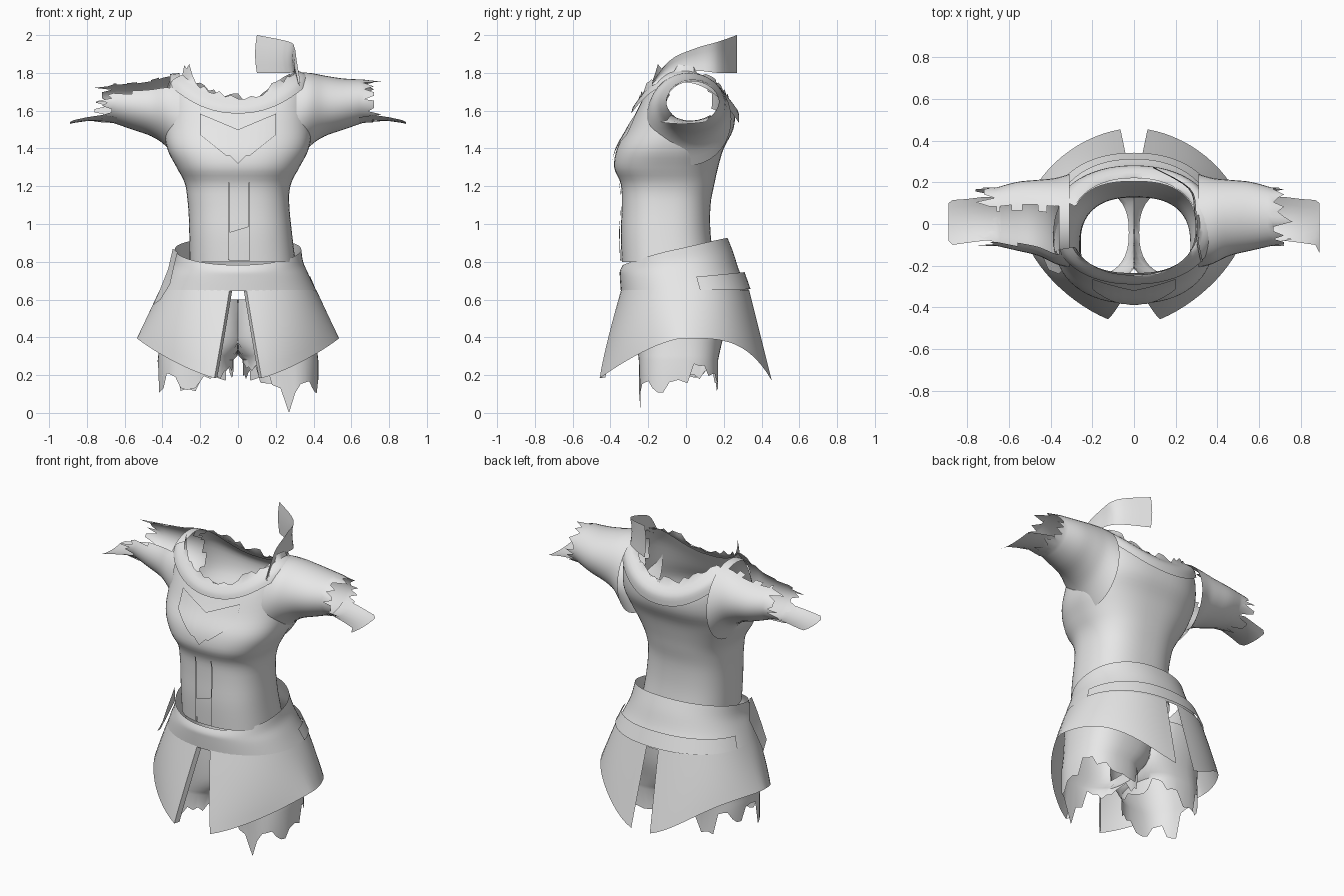
import bpy, bmesh, math, random
from mathutils import Vector
from mathutils.bvhtree import BVHTree

if "Cube" in bpy.data.objects:
    bpy.data.objects.remove(bpy.data.objects["Cube"])

random.seed(4)
cloth = bpy.data.materials.new("grey_cloth")
cloth.diffuse_color = (0.8, 0.8, 0.8, 1)
cloth.use_nodes = True
cloth.node_tree.nodes["Principled BSDF"].inputs["Base Color"].default_value = cloth.diffuse_color


def make(name, bm, angle=40):
    bmesh.ops.recalc_face_normals(bm, faces=bm.faces[:])
    me = bpy.data.meshes.new(name)
    bm.to_mesh(me)
    me.materials.append(cloth)
    me.shade_smooth()
    me.set_sharp_from_angle(angle=math.radians(angle))
    ob = bpy.data.objects.new(name, me)
    bpy.context.collection.objects.link(ob)
    return ob


def spline(keys, sub):
    """Smooth curve through rows of numbers."""
    out = []
    for i in range(len(keys) - 1):
        a, b, c, d = (keys[max(0, min(len(keys) - 1, i + k))] for k in (-1, 0, 1, 2))
        for s in range(sub):
            t = s / sub
            out.append([q + 0.5 * t * (r - p + t * (2*p - 5*q + 4*r - w + t * (3*(q - r) + w - p)))
                        for p, q, r, w in zip(a, b, c, d)])
    return out + [list(keys[-1])]


def skin(rows, closed=True):
    """Quads between successive rows of points."""
    bm = bmesh.new()
    vs = [[bm.verts.new(p) for p in r] for r in rows]
    n = len(rows[0])
    for a, b in zip(vs, vs[1:]):
        for i in range(n if closed else n - 1):
            j = (i + 1) % n
            bm.faces.new((a[i], a[j], b[j], b[i]))
    return bm


def cut(bm, rule):
    """Remove the faces whose centre meets the rule."""
    bad = [f for f in bm.faces if rule(f.calc_center_median())]
    bmesh.ops.delete(bm, geom=bad, context='FACES')
    return bm


def power(v, p):
    return math.copysign(abs(v) ** (2 / p), v)


def body_point(t, hx, yf, yb, z, lift=0, tilt=0, p=2.5):
    """Point on a rounded body outline; t = 0 is the front centre."""
    s, c = math.sin(t), math.cos(t)
    return Vector((hx * power(s, p), (yf + yb) / 2 - (yb - yf) / 2 * power(c, p),
                   z + lift * s * s - tilt * c))


def body_ring(key, n=64, p=2.5):
    return [body_point(2 * math.pi * i / n, *key, p=p) for i in range(n)]


def torn_shoulder(c):
    return c.x < -0.27 and -0.12 < c.y < 0.09 and c.z > 1.69


# Bodice: half width, front y, back y, height, side lift
torso_keys = [
    (0.28, -0.34, 0.15, 0.80, 0), (0.272, -0.345, 0.13, 0.95, 0),
    (0.268, -0.34, 0.13, 1.10, 0), (0.28, -0.345, 0.15, 1.21, 0),
    (0.325, -0.38, 0.17, 1.30, 0), (0.375, -0.365, 0.20, 1.40, 0),
    (0.39, -0.31, 0.25, 1.50, 0.03), (0.365, -0.265, 0.255, 1.59, 0.13),
    (0.295, -0.235, 0.205, 1.65, 0.16)]
bm = skin([body_ring(k) for k in spline(torso_keys, 4)])
for v in bm.verts:  # waist leans slightly to one side
    v.co.x += 0.07 * max(0, 1.15 - v.co.z)
tree = BVHTree.FromBMesh(bm)
# armholes
cut(bm, lambda c: abs(c.x) > 0.335 and ((c.y - 0.015) / 0.15) ** 2 + ((c.z - 1.61) / 0.16) ** 2 < 1)
make("bodice", cut(bm, torn_shoulder))

# Draped cowl around the neck opening, with a frayed inner edge
cowl = [body_ring(k, p=2.2) for k in spline([
    (0.39, -0.29, 0.28, 1.56, 0.19, -0.025), (0.365, -0.28, 0.275, 1.61, 0.18, -0.01),
    (0.305, -0.245, 0.22, 1.665, 0.15, -0.005)], 4)]
for v in cowl[-1]:
    v.z += random.uniform(-0.02, 0.035)
    if -0.30 < v.x < -0.24 and v.y < -0.1:
        v.z += 0.04
make("cowl", cut(skin(cowl), torn_shoulder))

# Standing collar remnant: x, y, lower z, upper z
rows = spline([(0.33, -0.18, 1.73, 1.75), (0.31, -0.08, 1.78, 1.87), (0.30, 0.05, 1.81, 1.93),
               (0.27, 0.17, 1.80, 1.965), (0.10, 0.27, 1.80, 2.0)], 5)
collar = [[(x - 0.01 * math.sin(math.pi * k / 4), y, lo + (hi - lo) * k / 4) for k in range(5)]
          for x, y, lo, hi in rows]
make("collar", skin(collar, False))

# Sleeves: x, y centre, y radius, bottom z, top z, with torn cuffs
for side, name in ((1, "right"), (-1, "left")):
    drop = 0 if side > 0 else 0.02
    keys = [(0.31, 0.015, 0.225, 1.31, 1.80), (0.38, 0.015, 0.205, 1.41, 1.80 - drop / 2),
            (0.46, 0.03, 0.182, 1.465, 1.785 - drop), (0.56, 0.037, 0.165, 1.50, 1.77 - drop),
            (0.66, 0.035, 0.14, 1.535, 1.765 - drop)]
    n = 36
    rows = []
    for x, yc, ry, lo, hi in spline(keys, 4):
        rows.append([Vector((side * x, yc + ry * math.cos(2 * math.pi * i / n),
                             (lo + hi) / 2 + (hi - lo) / 2 * math.sin(2 * math.pi * i / n)))
                     for i in range(n)])
    cuff = [v.copy() for v in rows[-1]]
    for i, v in enumerate(cuff):
        v.x += side * random.choice((0.01, 0.03, 0.06, 0.10))
        v.z += 0.004 if v.z < 1.65 else -0.01
    bm = skin(rows + [cuff])
    if side < 0:  # the top front of this shoulder is torn away
        cut(bm, lambda c: c.x < -0.36 and c.y < 0.08 + 0.02 * math.sin(c.x * 60)
            and c.z > 1.71 - 0.02 * (c.x < -0.55))
    make(name + "_sleeve", bm)
    # torn tongue under the arm
    tongue = [[(side * x, y0 + (y1 - y0) * k / 6, z + curl * (k / 3 - 1) ** 2) for k in range(7)]
              for x, y0, y1, z, curl in ((0.64, -0.08, 0.13, 1.53, 0.035), (0.72, -0.08, 0.13, 1.547, 0.03),
                                         (0.80, -0.09, 0.12, 1.545, 0.02), (0.87, -0.10, 0.115, 1.535, 0.015),
                                         (0.89, -0.14 if side > 0 else -0.08, 0.10, 1.53, 0.01))]
    make(name + "_sleeve_tongue", skin(tongue, False))


def front_plate(name, x0, x1, low, high, nx=16, nz=8):
    """Thin layer laid on the front of the bodice."""
    rows = []
    for k in range(nz + 1):
        row = []
        for i in range(nx + 1):
            x = x0 + (x1 - x0) * i / nx
            z = low(x) + (high(x) - low(x)) * k / nz
            hit = tree.ray_cast(Vector((x, -2, z)), Vector((0, 1, 0)))[0]
            row.append((x, (hit.y if hit else -0.3) - 0.009, z))
        rows.append(row)
    make(name, skin(rows, False))


# Chest trim and front placket
front_plate("chest_trim", -0.2, 0.2,
            lambda x: 1.36 + 0.8 * max(0, abs(x) - 0.06) - 0.04 * max(0, 1 - abs(x) / 0.04),
            lambda x: 1.50 + 0.42 * abs(x), 40)
front_plate("placket", -0.045, 0.06, lambda x: 0.805, lambda x: 0.97 + 0.3 * x, 4)
for x in (-0.05, 0.06):
    front_plate("placket_seam", x - 0.004, x + 0.004, lambda x: 0.81, lambda x: 1.22, 1, 10)

# Belt, higher at the back, with a second layer behind
belt = [body_ring(k, p=2.2) for k in spline([
    (0.335, -0.335, 0.22, 0.855, 0.01, 0.072), (0.345, -0.35, 0.25, 0.80, 0, 0.05),
    (0.375, -0.35, 0.285, 0.73, 0, 0.015), (0.415, -0.345, 0.335, 0.645, 0, 0.0)], 4)]
make("belt", skin(belt))
band = [body_ring(k, p=2.2)[18:47] for k in [
    (0.39, -0.35, 0.31, 0.715, 0, 0.03), (0.42, -0.35, 0.342, 0.65, 0, 0.005)]]
make("belt_back_band", skin(band, False))

# Skirt halves, open at front and back, hem arched up at the sides
for side, name in ((1, "right"), (-1, "left")):
    rows = []
    for k in range(9):
        u = k / 8
        hx, pf, pb = 0.415 + 0.12 * u, 2.2 - 0.65 * u, 2.2 - 0.4 * u
        # angles that give the wanted half gap in front and behind
        t0 = math.asin(((0.045 + 0.08 * u) / hx) ** (pf / 2))
        t1 = math.pi - math.asin(((0.04 + 0.025 * u) / hx) ** (pb / 2))
        row = []
        for i in range(33):
            t = t0 + (t1 - t0) * i / 32
            c = math.cos(t)
            hem = 0.395 - 0.235 * abs(c) ** (1.9 if c > 0 else 4)
            v = body_point(t, hx, -0.345 - 0.145 * u, 0.335 + 0.125 * u,
                           0.65 + (hem - 0.65) * u, p=pf if c > 0 else pb)
            row.append((v.x * side, v.y, v.z))
        rows.append(row)
    make(name + "_skirt", skin(rows, False))
    # folded facing along the front opening
    facing = [[r[0], (r[0][0] - side * 0.015, r[0][1] + 0.03, r[0][2] + 0.004)] for r in rows]
    make(name + "_skirt_facing", skin(facing, False))

# Torn shorts: x centre, half width, front y, back y, height
leg_keys = [(0.17, 0.22, -0.28, 0.24, 0.60), (0.17, 0.235, -0.27, 0.22, 0.48),
            (0.18, 0.235, -0.26, 0.19, 0.37), (0.225, 0.20, -0.25, 0.17, 0.28)]
for side, name in ((1, "right"), (-1, "left")):
    rows = []
    for xc, hx, yf, yb, z in spline(leg_keys, 3):
        ring = body_ring((hx, yf, yb, z), 40)
        rows.append([(side * max(0, v.x + xc), v.y, v.z) for v in ring])
    # wide ragged strips along the hem
    hem, low = [], 0.2
    for i, (x, y, z) in enumerate(rows[-1]):
        if i % 3 == 0:
            low = random.choice((0.26, 0.23, 0.19)) if abs(x) < 0.1 else random.choice((0.26, 0.2, 0.16, 0.12))
        hem.append([x, y, low + random.uniform(-0.015, 0.015)])
    if side > 0:  # one long hanging shred
        k = min(range(40), key=lambda i: abs(hem[i][0] - 0.27) + (hem[i][1] > -0.1))
        hem[k] = [0.27, -0.24, 0.0]
    bm = skin(rows + [hem])
    inside = [f for f in bm.faces if all(abs(v.co.x) < 0.002 for v in f.verts)
              and f.calc_center_median().z > 0.36]
    bmesh.ops.delete(bm, geom=inside, context='FACES')
    make(name + "_shorts_leg", bm)

# Torn cloth hanging on the left hip
shreds = [[(-0.32, -0.20, 0.85), (-0.345, -0.14, 0.87)], [(-0.34, -0.22, 0.77), (-0.37, -0.10, 0.76)],
          [(-0.36, -0.24, 0.68), (-0.41, -0.12, 0.66)], [(-0.41, -0.22, 0.60), (-0.45, -0.13, 0.57)]]
make("hip_shred", skin(shreds, False))
